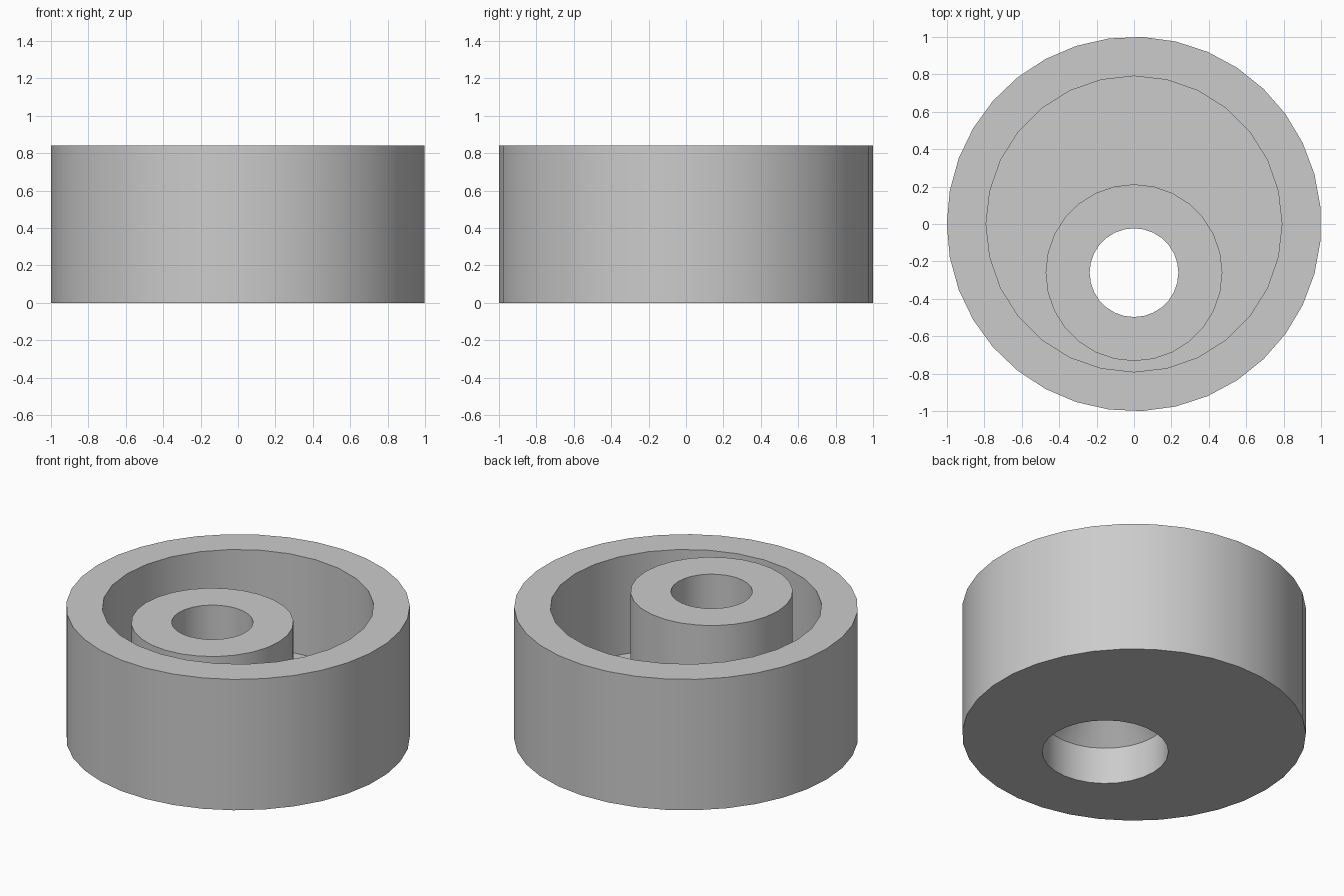
import bpy, bmesh
from math import cos, sin, pi, radians

cube = bpy.data.objects.get("Cube")
if cube:
    bpy.data.objects.remove(cube, do_unlink=True)

HEIGHT = 0.84
FLOOR = 0.21
HUB_Y = -0.26

grey = bpy.data.materials.new("plain grey")
grey.use_nodes = True
colour = (0.6, 0.6, 0.6, 1)
grey.diffuse_color = colour
grey.node_tree.nodes["Principled BSDF"].inputs["Base Color"].default_value = colour

bm = bmesh.new()


def ring(radius, z, sides, y=0.0):
    """Closed loop of edges, with one corner on the -x side."""
    verts = [bm.verts.new((-radius * cos(2 * pi * i / sides),
                           y + radius * sin(2 * pi * i / sides), z))
             for i in range(sides)]
    return [bm.edges.new((v, verts[i - 1])) for i, v in enumerate(verts)]


def wall(lower, upper):
    bmesh.ops.bridge_loops(bm, edges=lower + upper)


def flat(outer, inner):
    bmesh.ops.triangle_fill(bm, edges=outer + inner, use_beauty=True)


# Outer drum
drum_base = ring(1.0, 0, 35)
drum_rim = ring(1.0, HEIGHT, 35)
wall(drum_base, drum_rim)

# Round recess
recess_floor = ring(0.79, FLOOR, 28)
recess_rim = ring(0.79, HEIGHT, 28)
wall(recess_floor, recess_rim)
flat(drum_rim, recess_rim)

# Off-centre hub
hub_foot = ring(0.472, FLOOR, 28, HUB_Y)
hub_top = ring(0.472, HEIGHT, 28, HUB_Y)
wall(hub_foot, hub_top)
flat(recess_floor, hub_foot)

# Through hole, countersunk and bored wider from below
bore = [ring(r, z, 28, HUB_Y) for r, z in
        ((0.367, 0), (0.367, 0.236), (0.237, 0.366), (0.237, HEIGHT))]
for lower, upper in zip(bore, bore[1:]):
    wall(lower, upper)
flat(hub_top, bore[-1])
flat(drum_base, bore[0])

bmesh.ops.recalc_face_normals(bm, faces=bm.faces)
mesh = bpy.data.meshes.new("eccentric_knob")
bm.to_mesh(mesh)
bm.free()
mesh.materials.append(grey)

knob = bpy.data.objects.new("eccentric_knob", mesh)
bpy.context.collection.objects.link(knob)
bpy.context.view_layer.objects.active = knob
knob.select_set(True)
bpy.ops.object.shade_smooth_by_angle(angle=radians(30))
